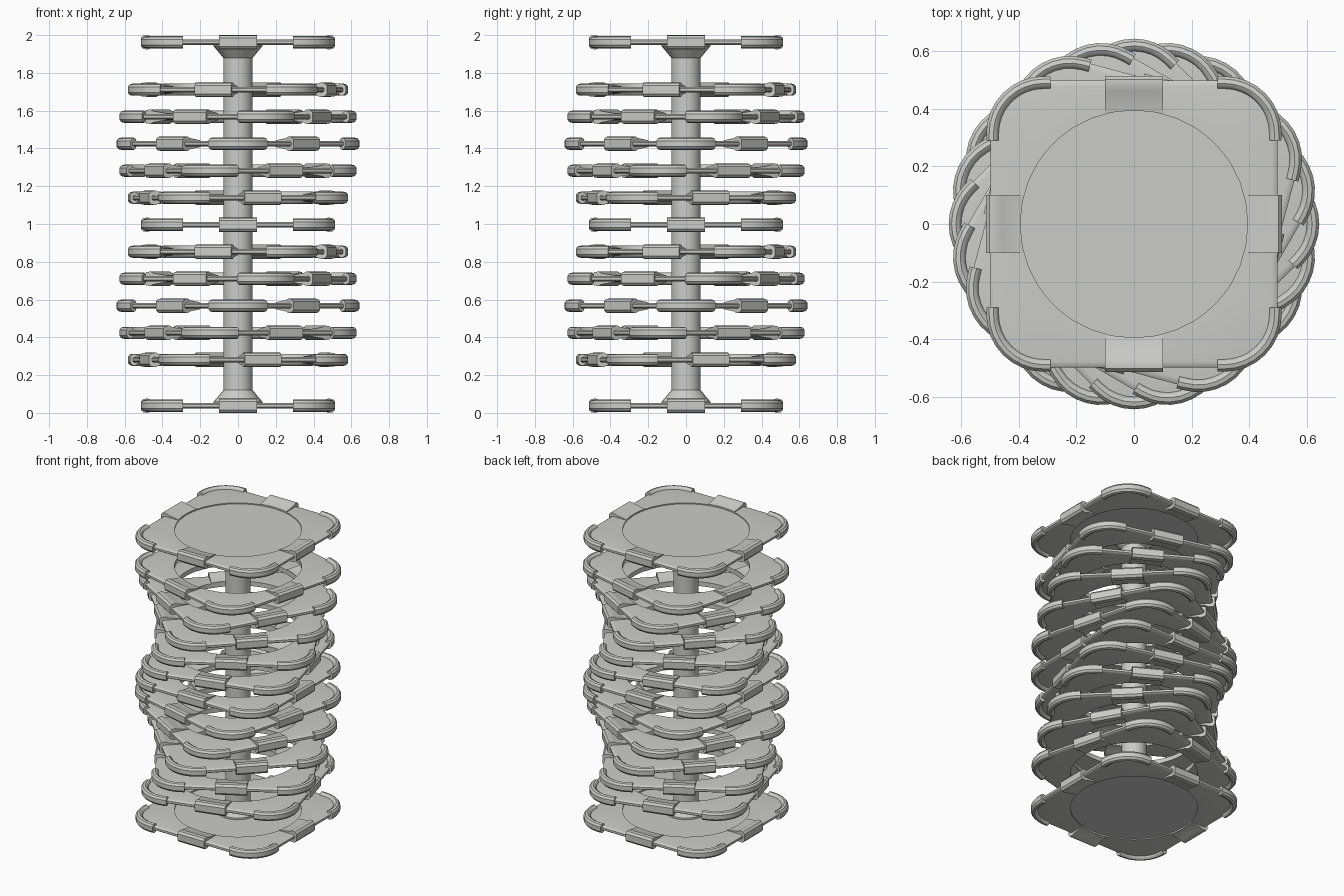
import bpy, bmesh, math
from math import sin, cos, pi, sqrt

if "Cube" in bpy.data.objects:
    bpy.data.objects.remove(bpy.data.objects["Cube"])

grey = bpy.data.materials.new("plain grey")
grey.diffuse_color = (0.6, 0.6, 0.59, 1)
grey.use_nodes = True
grey.node_tree.nodes["Principled BSDF"].inputs["Base Color"].default_value = grey.diffuse_color

HALF, R, HOLE = 0.5, 0.19, 0.395   # plate half width, corner radius, hole radius


def loft(bm, sections, closed):
    """Skin a list of closed point loops, capping the ends unless the list is closed."""
    rows = [[bm.verts.new(p) for p in s] for s in sections]
    n, m = len(rows), len(rows[0])
    for i in range(n if closed else n - 1):
        a, b = rows[i], rows[(i + 1) % n]
        for j in range(m):
            k = (j + 1) % m
            bm.faces.new((a[j], a[k], b[k], b[j]))
    if not closed:
        bm.faces.new(rows[0])
        bm.faces.new(rows[-1])


def finish(bm, name):
    bmesh.ops.recalc_face_normals(bm, faces=bm.faces)
    me = bpy.data.meshes.new(name)
    bm.to_mesh(me)
    bm.free()
    me.materials.append(grey)
    me.shade_smooth()
    me.set_sharp_from_angle(angle=math.radians(35))
    return me


def place(me, name, z=0, turn=0):
    ob = bpy.data.objects.new(name, me)
    bpy.context.collection.objects.link(ob)
    ob.location.z = z
    ob.rotation_euler.z = turn
    return ob


def spin(p, q):
    """Quarter turns about z."""
    c, s = round(cos(q * pi / 2)), round(sin(q * pi / 2))
    return (c * p[0] - s * p[1], s * p[0] + c * p[1], p[2])


def corner_path(inset, z, half=HALF, rad=R, tail=0.0, steps=8):
    c, r = half - rad, rad - inset
    pts = [(c + r * cos(pi / 2 * i / steps), c + r * sin(pi / 2 * i / steps), z)
           for i in range(steps + 1)]
    if tail:
        pts = [(c + r, c - tail, z)] + pts + [(c - tail, c + r, z)]
    return pts


# square plate with round hole
def rim(inset, z):
    pts = []
    for q in range(4):
        pts += [spin(p, q) for p in corner_path(inset, z)]
        pts += [spin((x, HALF - inset, z), q) for x in (0.2, 0.1, 0, -0.1, -0.2)]
    return pts


def hole(z):
    out = []
    for x, y, _ in rim(0, 0):
        d = sqrt(x * x + y * y)
        out.append((x / d * HOLE, y / d * HOLE, z))
    return out


bm = bmesh.new()
edge = [(0.022, 0.015), (0.009, 0.013), (0.001, 0.007)]
loops = [hole(0.015)] + [rim(i, z) for i, z in edge]
loops += [rim(i, -z) for i, z in reversed(edge)] + [hole(-0.015)]
loft(bm, loops, True)
plate_mesh = finish(bm, "plate")

# rounded guards on the four corners
bm = bmesh.new()
half_prof = [(0.045, 0.015), (0.038, 0.026), (0.027, 0.032), (0.012, 0.028), (0.002, 0.015)]
prof = half_prof + [(i, -z) for i, z in reversed(half_prof)]
paths = [corner_path(i, z, 0.515, 0.2, 0.025) for i, z in prof]
for q in range(4):
    loft(bm, [[spin(p, q) for p in sec] for sec in zip(*paths)], False)
corner_mesh = finish(bm, "corner_guards")

# clamps at the middle of each side, reaching in to the hole
bm = bmesh.new()
for q in range(4):
    secs = []
    for x in (-0.1, -0.05, 0, 0.05, 0.1):
        up = [(sqrt(HOLE ** 2 - x * x), 0.018), (0.46, 0.03), (0.475, 0.038),
              (0.502, 0.036), (0.514, 0.022)]
        sec = up + [(y, -z) for y, z in reversed(up)]
        secs.append([spin((x, y, z), q) for y, z in sec])
    loft(bm, secs, False)
clamp_mesh = finish(bm, "side_clamps")

# disc filling the end plates
bm = bmesh.new()
bmesh.ops.create_cone(bm, cap_ends=True, segments=56, radius1=HOLE + 0.002,
                      radius2=HOLE + 0.002, depth=0.016)
disc_mesh = finish(bm, "end_disc")


def tier(name, z, turn):
    place(plate_mesh, name + "_plate", z, turn)
    place(corner_mesh, name + "_corner_guards", z, turn)
    place(clamp_mesh, name + "_side_clamps", z, turn)


# twisted stack of eleven open plates
for k in range(-5, 6):
    tier(f"ring_{k + 6}", 0.996 + 0.143 * k, math.radians(15 * k))

# closed end plates
for name, z in (("bottom", 0.038), ("top", 1.962)):
    tier(name, z, 0)
    place(disc_mesh, name + "_disc", z)

# central pole with flared ends
bm = bmesh.new()
loft(bm, [[(r * cos(2 * pi * i / 24), r * sin(2 * pi * i / 24), z) for i in range(24)]
          for r, z in ((0.13, 0.04), (0.13, 0.058), (0.078, 0.12),
                       (0.078, 1.88), (0.13, 1.942), (0.13, 1.96))], False)
place(finish(bm, "pole"), "pole")
